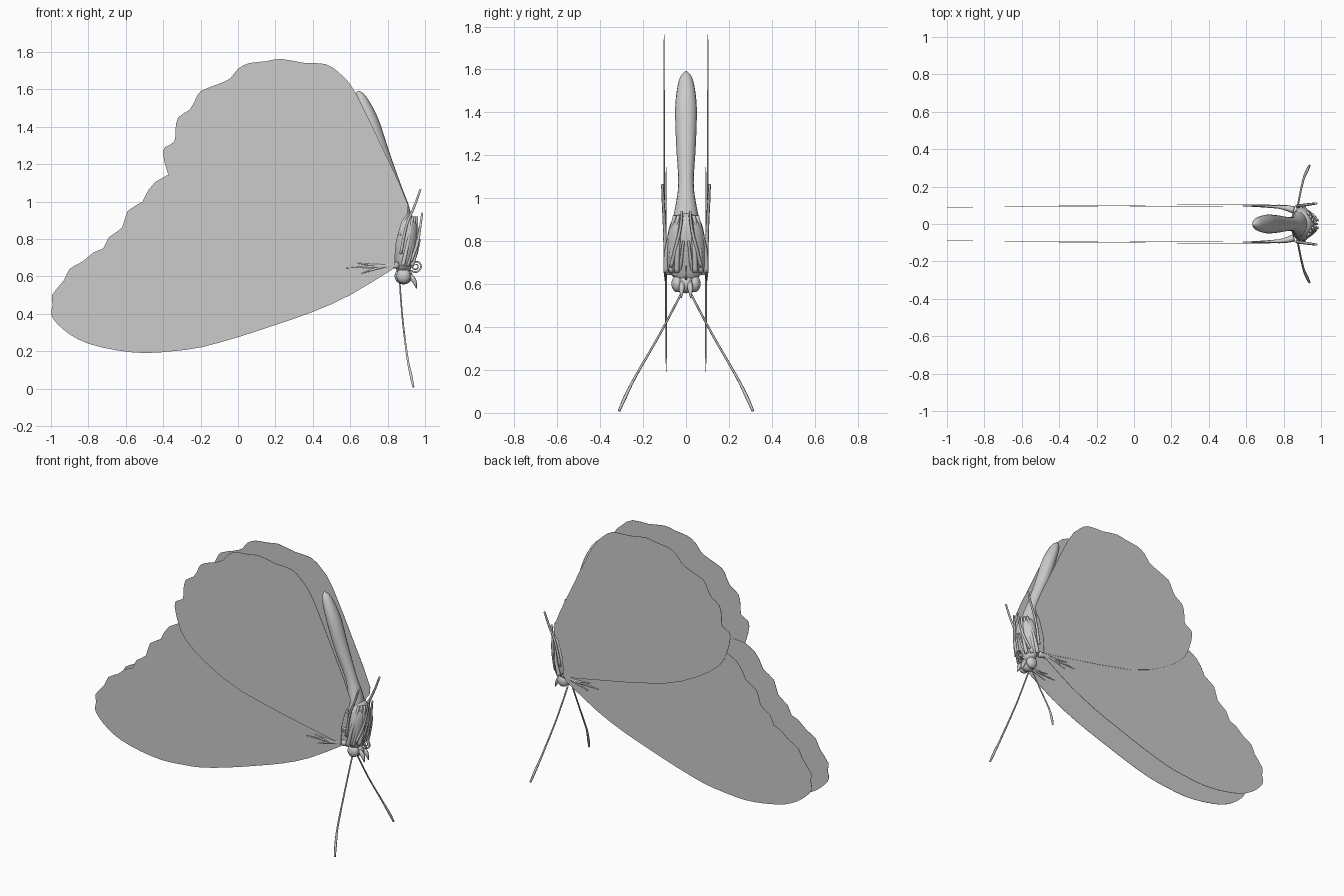
import bpy
import bmesh
import math
from mathutils import Vector

cube = bpy.data.objects.get("Cube")
if cube:
    bpy.data.objects.remove(cube, do_unlink=True)

grey = bpy.data.materials.new("plain grey")
grey.use_nodes = True
colour = (0.6, 0.6, 0.6, 1)
grey.diffuse_color = colour
grey.node_tree.nodes["Principled BSDF"].inputs["Base Color"].default_value = colour


def finish(name, bm, smooth=True):
    bmesh.ops.recalc_face_normals(bm, faces=bm.faces)
    mesh = bpy.data.meshes.new(name)
    bm.to_mesh(mesh)
    bm.free()
    mesh.materials.append(grey)
    for face in mesh.polygons:
        face.use_smooth = smooth
    obj = bpy.data.objects.new(name, mesh)
    bpy.context.collection.objects.link(obj)
    return obj


def spline(points, steps):
    """Smooth path through points of any dimension."""
    pts = [Vector(p) for p in points]
    out = []
    for i in range(len(pts) - 1):
        a, b, c, d = pts[max(i - 1, 0)], pts[i], pts[i + 1], pts[min(i + 2, len(pts) - 1)]
        for s in range(steps):
            t = s / steps
            out.append(0.5 * (2 * b + (c - a) * t + (2 * a - 5 * b + 4 * c - d) * t * t
                              + (3 * b - a - 3 * c + d) * t ** 3))
    return out + [pts[-1]]


def loft(name, path, radii, sides=8, steps=4):
    """Tube along a path; each radius pair is (width along y, depth)."""
    centres = spline(path, steps)
    sizes = spline(radii, steps)
    bm = bmesh.new()
    rings = []
    for i, (c, r) in enumerate(zip(centres, sizes)):
        tangent = (centres[min(i + 1, len(centres) - 1)] - centres[max(i - 1, 0)]).normalized()
        depth = tangent.cross(Vector((0, 1, 0))).normalized()
        width = depth.cross(tangent).normalized()
        ring = []
        for k in range(sides):
            a = math.tau * k / sides
            ring.append(bm.verts.new(c + width * r[0] * math.cos(a) + depth * r[1] * math.sin(a)))
        rings.append(ring)
    for low, high in zip(rings, rings[1:]):
        for k in range(sides):
            n = (k + 1) % sides
            bm.faces.new((low[k], low[n], high[n], high[k]))
    bm.faces.new(rings[0])
    bm.faces.new(rings[-1])
    return finish(name, bm)


def tube(name, path, start, end, sides=6, steps=4):
    n = len(path) - 1
    radii = [(start + (end - start) * i / n,) * 2 for i in range(n + 1)]
    return loft(name, path, radii, sides, steps)


def ball(name, centre, size):
    bm = bmesh.new()
    bmesh.ops.create_uvsphere(bm, u_segments=20, v_segments=12, radius=1)
    bmesh.ops.scale(bm, vec=size, verts=bm.verts)
    bmesh.ops.translate(bm, vec=centre, verts=bm.verts)
    return finish(name, bm)


def wing(name, outline, side, offset):
    """Thin flat sheet, leaning in slightly towards its tip."""
    bm = bmesh.new()
    edge = [p for p in spline([(x, z, 0) for x, z in outline], 2)]
    bm.faces.new([bm.verts.new((p.x, side * (offset + 0.004 * p.x), p.y)) for p in edge])
    obj = finish(name, bm, False)
    solid = obj.modifiers.new("thickness", "SOLIDIFY")
    solid.thickness = 0.002
    solid.offset = 0


# Wing outlines with scalloped outer margins
fore_outline = [
    (.83, .64), (.6, .5), (.4, .41), (.2, .34), (0, .275), (-.2, .22), (-.35, .2),
    (-.5, .19), (-.65, .205), (-.8, .24), (-.9, .29), (-.97, .35), (-1, .4), (-.99, .45),
    (-.995, .5), (-.93, .58), (-.9, .64), (-.83, .68), (-.77, .73), (-.72, .75),
    (-.69, .81), (-.62, .86), (-.59, .95), (-.51, 1), (-.48, 1.06), (-.38, 1.14),
    (-.15, 1.12), (.3, .95), (.84, .72)]
hind_outline = [
    (.84, .66), (.845, .78), (.88, .9), (.91, .98), (.79, 1.25), (.63, 1.58), (.55, 1.68),
    (.47, 1.735), (.35, 1.742), (.23, 1.763), (.15, 1.75), (.06, 1.74), (0, 1.71),
    (-.04, 1.66), (-.1, 1.63), (-.2, 1.59), (-.23, 1.54), (-.26, 1.49), (-.32, 1.45),
    (-.335, 1.38), (-.34, 1.32), (-.39, 1.29), (-.4, 1.25), (-.375, 1.15), (-.32, 1.05),
    (-.16, .93), (.11, .81), (.58, .71)]

# Body hanging head down
loft("abdomen", [(.89, 0, .82), (.875, 0, .95), (.84, 0, 1.07), (.77, 0, 1.25),
                 (.71, 0, 1.43), (.66, 0, 1.55), (.64, 0, 1.59)],
     [(.08, .05), (.052, .045), (.036, .036), (.046, .042), (.05, .042), (.033, .028), (.006, .006)],
     16)
loft("thorax", [(.88, 0, .62), (.885, 0, .66), (.895, 0, .75), (.905, 0, .85),
                (.905, 0, .91), (.905, 0, .935)],
     [(.04, .03), (.082, .045), (.092, .06), (.082, .06), (.056, .042), (.01, .01)], 16)
ball("head", (.885, 0, .602), (.048, .04, .045))

# Coiled feeding tube
coil = []
for i in range(22):
    a = -2.4 + i * 0.5
    r = 0.034 - 0.0012 * i
    coil.append((.95 + r * math.cos(a), 0, .655 + r * math.sin(a)))
tube("coiled_tongue", [(.92, 0, .6)] + coil, .006, .003, steps=2)

for side, label in ((1, "left"), (-1, "right")):
    def sided(points):
        return [(x, side * y, z) for x, y, z in points]

    wing(label + "_fore_wing", fore_outline, side, .094)
    wing(label + "_hind_wing", hind_outline, side, .101)
    ball(label + "_eye", (.885, side * .04, .602), (.038, .028, .04))

    # Thickened veins at the wing root
    for i, (x, z) in enumerate(((.58, .645), (.66, .615), (.64, .67))):
        tube(f"{label}_wing_root_vein_{i + 1}",
             sided([(.855, .075, .66), (.78, .092, .655), (x, .097, z)]), .02, .002)

    # Antenna with a slim club, and mouth feeler
    loft(label + "_antenna",
         sided([(.865, .02, .56), (.88, .12, .37), (.905, .235, .17), (.925, .285, .07), (.938, .312, .008)]),
         [(.005, .005), (.005, .005), (.006, .006), (.008, .008), (.006, .006)], 6)
    loft(label + "_mouth_feeler", sided([(.915, .018, .61), (.94, .02, .58), (.955, .022, .535)]),
         [(.01, .01), (.013, .013), (.002, .002)])

    # Folded legs: thigh ridges fanned across the thorax, then slim shins
    for i, y in enumerate((.035, .06, .085)):
        x = .95 - .025 * i
        tube(f"{label}_thigh_{i + 1}",
             sided([(x - .02, y + .008, .655), (x + .005, y + .004, .76), (.955 - .01 * i, .02 + .016 * i, .92)]),
             .013, .008)
    tube(label + "_hind_shin",
         sided([(.87, .095, .72), (.9, .1, .87), (.945, .106, .98), (.975, .11, 1.065)]), .009, .006)
    tube(label + "_middle_shin",
         sided([(.925, .07, .68), (.96, .045, .78), (.975, .025, .87), (.985, .02, .94)]), .009, .006)
    tube(label + "_front_shin",
         sided([(.91, .03, .65), (.95, .022, .71), (.972, .012, .8)]), .01, .006)
